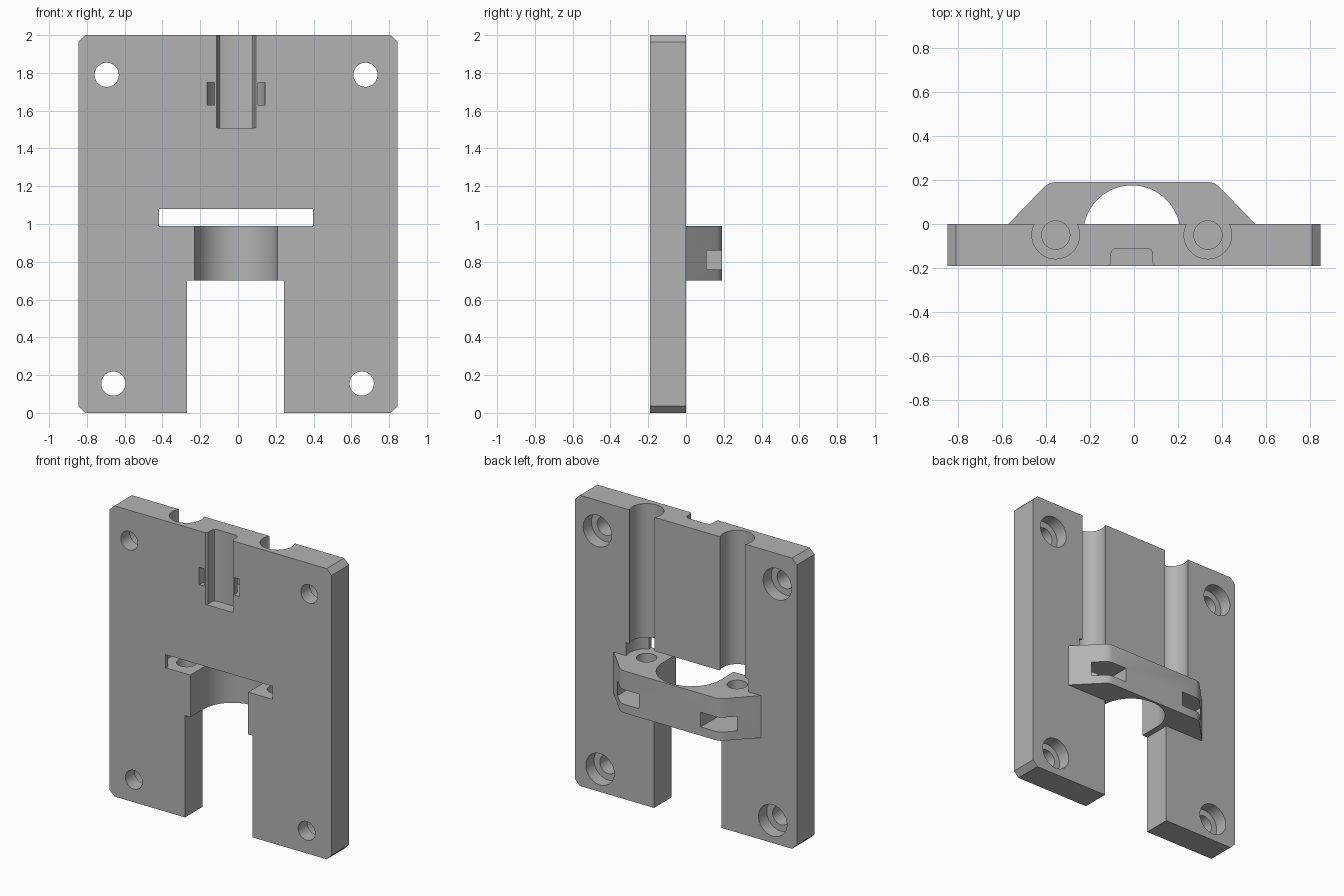
import bpy, bmesh
from math import cos, sin, pi, radians

if "Cube" in bpy.data.objects:
    bpy.data.objects.remove(bpy.data.objects["Cube"])

grey = bpy.data.materials.new("plain grey")
grey.use_nodes = True
colour = (0.45, 0.45, 0.45, 1)
grey.diffuse_color = colour
grey.node_tree.nodes["Principled BSDF"].inputs["Base Color"].default_value = colour

CX = -0.01          # centre line of the cut-outs
RODS = (CX - 0.345, CX + 0.345)
ROD_Y = -0.05


def prism(name, outline, lo, hi, axis="Z"):
    """Extrude a 2D outline: XY along Z, or XZ along Y."""
    bm = bmesh.new()
    place = (lambda u, v, w: (u, v, w)) if axis == "Z" else (lambda u, v, w: (u, w, v))
    rings = [[bm.verts.new(place(u, v, w)) for u, v in outline] for w in (lo, hi)]
    n = len(outline)
    for ring in rings:
        bm.faces.new(ring)
    for i in range(n):
        j = (i + 1) % n
        bm.faces.new((rings[0][i], rings[0][j], rings[1][j], rings[1][i]))
    bmesh.ops.recalc_face_normals(bm, faces=bm.faces)
    mesh = bpy.data.meshes.new(name)
    bm.to_mesh(mesh)
    bm.free()
    mesh.materials.append(grey)
    obj = bpy.data.objects.new(name, mesh)
    bpy.context.collection.objects.link(obj)
    return obj


def arc(x, y, r, start=0, end=2 * pi, steps=48):
    return [(x + r * cos(start + (end - start) * i / steps),
             y + r * sin(start + (end - start) * i / steps)) for i in range(steps + 1)]


def circle(x, y, r):
    return arc(x, y, r)[:-1]


def rect(x0, x1, y0, y1):
    return [(x0, y0), (x1, y0), (x1, y1), (x0, y1)]


def mirrored(half):
    """Complete an outline given its left half as offsets from the centre line."""
    return [(CX + x, y) for x, y in half] + [(CX - x, y) for x, y in reversed(half)]


def combine(target, other, operation="DIFFERENCE"):
    other.hide_render = True
    mod = target.modifiers.new("combine", "BOOLEAN")
    mod.operation, mod.solver, mod.object = operation, "EXACT", other
    deps = bpy.context.evaluated_depsgraph_get()
    mesh = bpy.data.meshes.new_from_object(target.evaluated_get(deps))
    target.modifiers.clear()
    target.data = mesh
    bpy.data.objects.remove(other)


# Main plate with clipped corners
W, C = 0.845, 0.037
plate = prism("mounting_plate", [(-W + C, 0), (W - C, 0), (W, C), (W, 2 - C),
                                 (W - C, 2), (-W + C, 2), (-W, 2 - C), (-W, C)], -0.19, 0, "Y")

# Rear clamp bracket with rounded outer corners
bracket = prism("bracket", mirrored([(-0.56, -0.05), (-0.56, 0), (-0.405, 0.16), (-0.39, 0.174),
                                     (-0.372, 0.185), (-0.35, 0.19)]), 0.70, 0.99)
combine(plate, bracket, "UNION")

# Lower opening, cross slot and arched saddle
combine(plate, prism("lower_opening", rect(-0.27, 0.243, -0.1, 0.70), -0.3, 0.3, "Y"))
combine(plate, prism("cross_slot", rect(-0.417, 0.397, 0.99, 1.08), -0.3, 0.1, "Y"))
saddle = arc(CX, -0.045, 0.22, 0, pi) + [(CX - 0.22, -0.3), (CX + 0.22, -0.3)]
combine(plate, prism("saddle", saddle, 0.6, 1.03))

# Rod channels, screw holes and nut pockets
for x in RODS:
    combine(plate, prism("rod_channel", circle(x, ROD_Y, 0.108), 1.04, 2.1))
    combine(plate, prism("head_clearance", circle(x, ROD_Y, 0.13), 0.99, 1.08))
    combine(plate, prism("screw_hole", circle(x, ROD_Y, 0.064), 0.81, 1.03))
    pocket = [(x - 0.11, 0.3), (x - 0.11, -0.11), (x, -0.17), (x + 0.11, -0.11), (x + 0.11, 0.3)]
    combine(plate, prism("nut_pocket", pocket, 0.76, 0.86))

# Counterbored corner holes
for x, z in ((-0.695, 1.79), (0.675, 1.79), (-0.66, 0.155), (0.655, 0.155)):
    combine(plate, prism("corner_hole", circle(x, z, 0.064), -0.3, 0.1, "Y"))
    combine(plate, prism("counterbore", circle(x, z, 0.108), -0.09, 0.1, "Y"))

# Front groove with flared lip and rounded floor
groove = mirrored([(-0.105, -0.25), (-0.105, -0.19), (-0.095, -0.178), (-0.095, -0.135),
                   (-0.088, -0.118), (-0.07, -0.11)])
combine(plate, prism("front_groove", groove, 1.507, 2.1))

# Curved tie passage behind the groove
ring = arc(CX, -0.19, 0.153, -0.2, pi + 0.2) + arc(CX, -0.19, 0.115, pi + 0.2, -0.2)
combine(plate, prism("tie_passage", ring, 1.63, 1.75))

# Smooth the bores, keep machined edges crisp
bpy.ops.object.select_all(action="DESELECT")
plate.select_set(True)
bpy.context.view_layer.objects.active = plate
bpy.ops.object.shade_smooth_by_angle(angle=radians(25))
